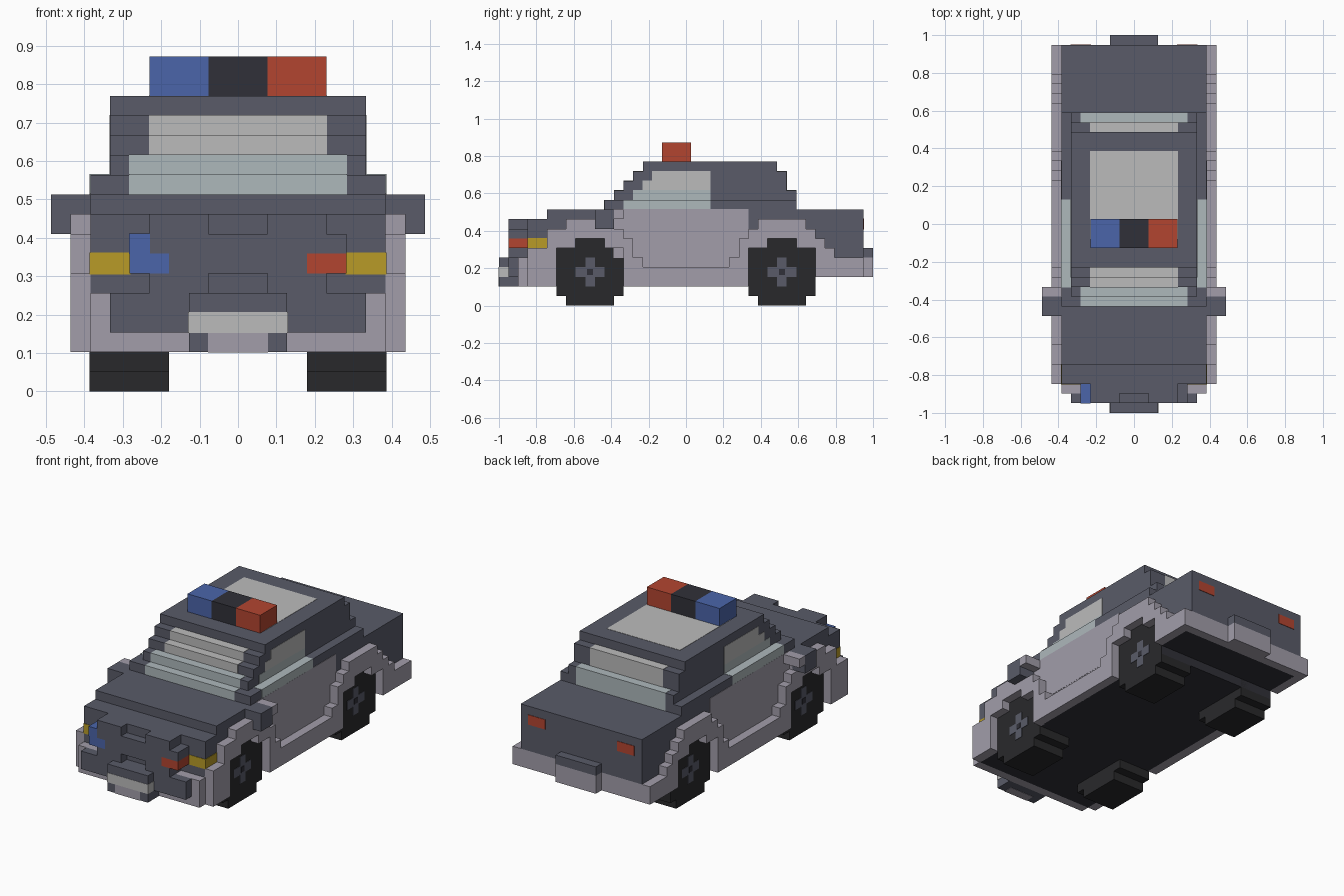
import bpy, bmesh

if "Cube" in bpy.data.objects:
    bpy.data.objects.remove(bpy.data.objects["Cube"])

V = 2 / 39  # one block of the grid


def material(name, rgb):
    m = bpy.data.materials.new(name)
    m.diffuse_color = (*rgb, 1)
    m.use_nodes = True
    m.node_tree.nodes["Principled BSDF"].inputs["Base Color"].default_value = m.diffuse_color
    return m


DARK = material("dark_paint", (0.10, 0.105, 0.14))
LIGHT = material("light_paint", (0.36, 0.34, 0.40))
GLASS = material("glass", (0.42, 0.48, 0.50))
PALE = material("pale_grey", (0.50, 0.50, 0.50))
TYRE = material("rubber", (0.022, 0.022, 0.024))
UNDER = material("underside", (0.03, 0.03, 0.04))
BLUE = material("blue", (0.07, 0.13, 0.40))
RED = material("red", (0.45, 0.06, 0.03))
YELLOW = material("yellow", (0.48, 0.33, 0.02))


def finish(name, bm, mat):
    bmesh.ops.recalc_face_normals(bm, faces=bm.faces)
    me = bpy.data.meshes.new(name)
    bm.to_mesh(me)
    bm.free()
    me.materials.append(mat)
    ob = bpy.data.objects.new(name, me)
    bpy.context.collection.objects.link(ob)


def box(name, x, y, z, mat, grow=0.0):
    """Block from grid ranges: x from the centre, y from the nose, z from the ground."""
    bm = bmesh.new()
    bmesh.ops.create_cube(bm, size=1)
    for v in bm.verts:
        for k, (a, b) in enumerate((x, y, z)):
            v.co[k] = ((a + b) / 2 + v.co[k] * (b - a + 2 * grow)) * V
        v.co.y -= 1
    finish(name, bm, mat)


def wide(name, half, y, z, mat, grow=0.0):
    box(name, (-half, half), y, z, mat, grow)


def pair(name, x, y, z, mat, grow=0.0):
    box(name + "_right", x, y, z, mat, grow)
    box(name + "_left", (-x[1], -x[0]), y, z, mat, grow)


def stepped(name, start, tops, bottoms, x, mat):
    """Extrude a side outline made of one-block columns, on both sides."""
    up = [(start + i + d, t) for i, t in enumerate(tops) for d in (0, 1)]
    low = [(start + i + d, b) for i, b in enumerate(bottoms) for d in (0, 1)]
    pts = []
    for p in up + low[::-1]:
        if not pts or p != pts[-1]:
            pts.append(p)
    for side, s in (("right", 1), ("left", -1)):
        bm = bmesh.new()
        f = bm.faces.new([bm.verts.new((s * x[0] * V, a * V - 1, b * V)) for a, b in pts])
        r = bmesh.ops.extrude_face_region(bm, geom=[f])
        bmesh.ops.translate(bm, vec=(s * (x[1] - x[0]) * V, 0, 0),
                            verts=[e for e in r["geom"] if isinstance(e, bmesh.types.BMVert)])
        finish(name + "_" + side, bm, mat)


# main hull, hood and trunk
wide("underbody", 7.48, (3, 33), (2, 5), UNDER)
wide("hull", 7.5, (3, 38), (5, 9), DARK)
wide("upper_deck", 7.5, (5, 38), (9, 10), DARK)
wide("rear_underbody", 7.48, (33, 37), (3, 5), UNDER)
wide("rear_bumper", 8.5, (37, 38), (3, 5), LIGHT)
wide("rear_plate_top", 2.5, (38, 39), (5, 6), DARK)
wide("rear_plate", 2.5, (38, 39), (3, 5), LIGHT)
pair("tail_light", (4.5, 6.5), (37.5, 38), (8, 9), RED, 0.05)

# fenders with wheel arches and a low sill between them
tops = [6, 6, 8, 8, 9, 9, 9, 9, 9, 8, 7, 5] + [4] * 9 + [5, 7, 8, 9, 9, 9, 9, 9, 8, 7, 6, 5, 5, 5]
arch = [6, 6, 7, 7, 7, 6, 6]
bottoms = [2] * 3 + arch + [2] * 13 + arch + [3] * 5
stepped("fender", 3, tops, bottoms, (7.4, 8.5), LIGHT)
pair("door", (7, 7.5), (12, 26), (5, 10), LIGHT, 0.04)
pair("sill_gap", (7, 7.5), (14, 25), (4, 5), LIGHT, 0.02)

# wheels with cross-shaped hubs
for label, c in (("front", 6), ("rear", 26)):
    stepped(label + "_wheel", c, arch, [1, 0, 0, 0, 0, 0, 1], (3.5, 7.54), TYRE)
    pair(label + "_hub_bar", (7, 7.58), (c + 2, c + 5), (3, 4), DARK)
    pair(label + "_hub_post", (7, 7.58), (c + 3, c + 4), (2, 5), DARK)
    pair(label + "_hub_cap", (7, 7.62), (c + 3.2, c + 3.8), (3.2, 3.8), UNDER)

# nose: bumper layers, grille and lamps
wide("bumper_skirt", 7.5, (2, 3), (2, 5), LIGHT)
wide("bumper_bar", 6.5, (1, 2), (3, 5), DARK)
wide("bumper_bracket", 2.5, (0, 2), (2, 5), DARK)
wide("front_plate", 2.5, (0, 1), (3, 4), PALE, 0.03)
wide("front_plate_base", 1.5, (0, 1), (2, 3), LIGHT, 0.03)
wide("nose_core", 4.5, (2, 5), (5, 9), DARK)
wide("grille_middle", 5.5, (1, 3), (7, 8), DARK)
wide("grille_low", 3.5, (1, 3), (6, 7), DARK)
pair("grille_foot", (1.5, 4.5), (1, 3), (5, 6), DARK)
pair("grille_brow", (1.5, 4.5), (1, 3), (8, 9), DARK)
box("red_lamp", (3.5, 5.5), (1, 3), (6, 7), RED)
box("blue_lamp", (-5.5, -3.5), (1, 3), (6, 7), BLUE)
box("blue_lamp_top", (-5.5, -4.5), (1, 3), (7, 8), BLUE, 0.03)
pair("turn_lamp", (5.5, 7.5), (3, 5), (6, 7), YELLOW, 0.05)

# mirrors
pair("mirror", (7.5, 9.5), (10, 12), (8, 10), DARK)
pair("mirror_back", (7.5, 9.5), (12, 13), (9, 10), LIGHT)

# stepped cabin with glass on all sides
rows = [(10, 7.5, 11, 31, 5.5), (11, 6.5, 12, 31, 5.5), (12, 6.5, 13, 30, 4.5),
        (13, 6.5, 14, 30, 4.5), (14, 6.5, 15, 29, 0)]
for z, half, a, b, pane in rows:
    wide(f"cabin_row_{z}", half, (a, b), (z, z + 1), DARK)
    if pane:
        mat = GLASS if z < 12 else PALE
        wide(f"windscreen_{z}", pane, (a, a + 1), (z, z + 1), mat, 0.03)
        wide(f"rear_window_{z}", pane, (b - 1, b), (z, z + 1), mat, 0.03)
        pair(f"side_window_{z}", (half - 1, half), (z + 3, 22), (z, z + 1), mat, 0.03)

# roof panel and light bar
wide("roof_panel", 4.5, (18, 27), (14, 15), PALE, 0.03)
for name, x, mat in (("blue", -4.5, BLUE), ("centre", -1.5, UNDER), ("red", 1.5, RED)):
    box("beacon_" + name, (x, x + 3), (17, 20), (15, 17), mat)
